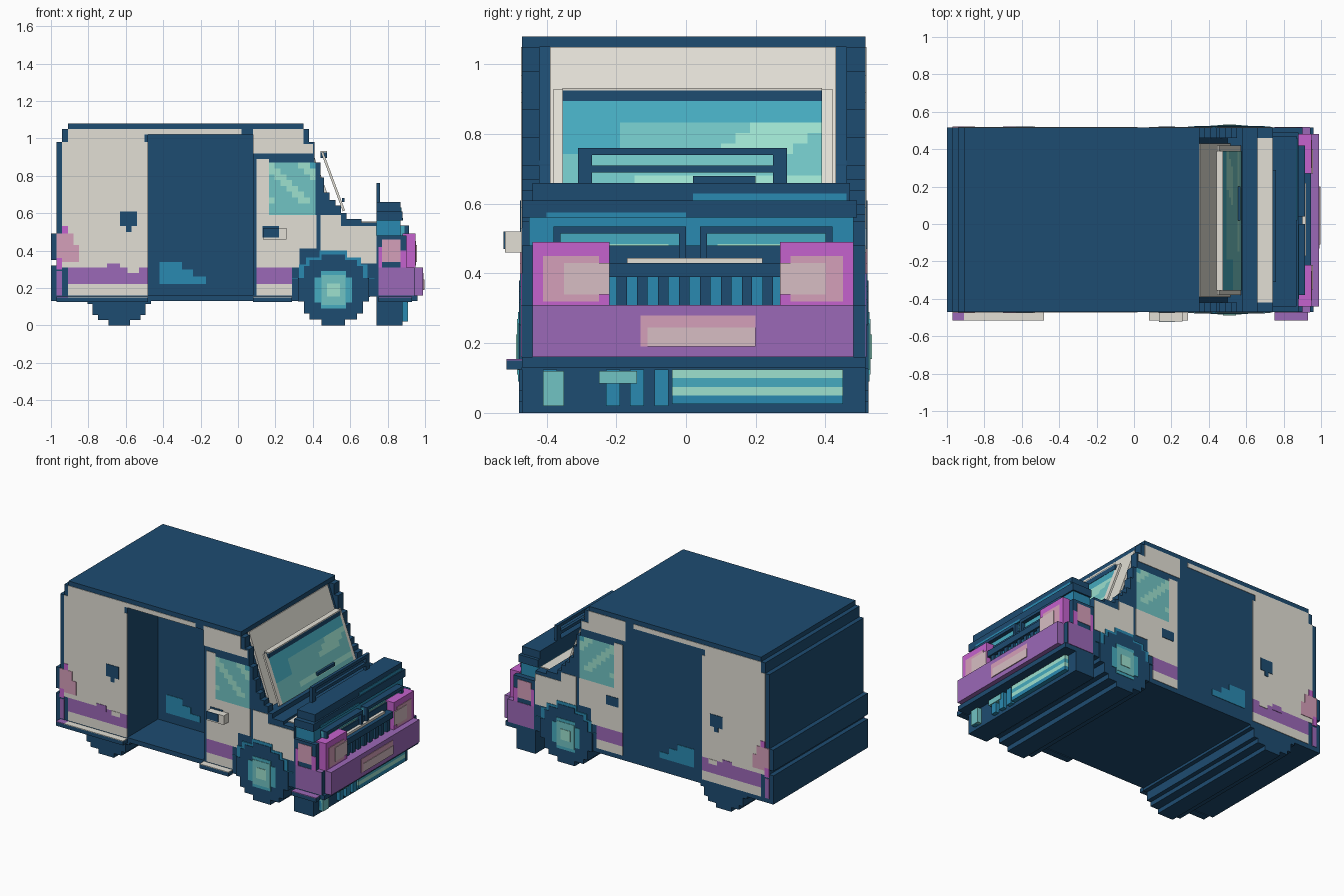
import bpy, bmesh, math
from mathutils import Vector

cube = bpy.data.objects.get("Cube")
if cube:
    bpy.data.objects.remove(cube, do_unlink=True)


def material(name, rgb):
    mat = bpy.data.materials.new(name)
    mat.use_nodes = True
    color = [(c / 255) ** 2.2 for c in rgb] + [1]
    mat.diffuse_color = color
    mat.node_tree.nodes["Principled BSDF"].inputs["Base Color"].default_value = color
    return mat


navy = material("navy", (35, 77, 112))
blue = material("blue", (46, 137, 176))
teal = material("teal", (72, 170, 190))
aqua = material("aqua", (112, 194, 194))
mint = material("mint", (156, 224, 206))
purple = material("purple", (154, 104, 182))
magenta = material("magenta", (196, 98, 204))
pink = material("pink", (212, 158, 184))
blush = material("blush", (214, 188, 194))
white = material("warm white", (225, 222, 212))

RIGHT, LEFT = -.47, .515     # side walls of the body
SKIN = .003                  # thickness of one painted layer


def finish(name, bm, *mats):
    mesh = bpy.data.meshes.new(name)
    bm.to_mesh(mesh)
    bm.free()
    for mat in mats:
        mesh.materials.append(mat)
    obj = bpy.data.objects.new(name, mesh)
    bpy.context.collection.objects.link(obj)
    return obj


def prism(name, outline, y0, y1, mat):
    """Side outline in x and z, extruded across the body."""
    bm = bmesh.new()
    face = bm.faces.new([bm.verts.new((x, y0, z)) for x, z in outline])
    moved = bmesh.ops.extrude_face_region(bm, geom=[face])["geom"]
    bmesh.ops.translate(bm, vec=(0, y1 - y0, 0),
                        verts=[v for v in moved if isinstance(v, bmesh.types.BMVert)])
    bmesh.ops.recalc_face_normals(bm, faces=bm.faces)
    return finish(name, bm, mat)


def box(name, x0, x1, y0, y1, z0, z1, mat):
    return prism(name, [(x0, z0), (x1, z0), (x1, z1), (x0, z1)], y0, y1, mat)


def side_paint(name, x0, x1, z0, z1, mat, layer=1):
    for side, y in (("right", RIGHT - SKIN * layer), ("left", LEFT)):
        box(f"{side}_{name}", x0, x1, y, y + SKIN * layer, z0, z1, mat)


def front_paint(name, x, y0, y1, z0, z1, mat, layer=1):
    box(name, x, x + SKIN * layer, y0, y1, z0, z1, mat)


def pixel_disc(cx, cz, r, low=-9, high=9, rows=12):
    """Outline of a circle drawn in square steps."""
    step, right = 2 * r / rows, []
    for i in range(rows):
        z = -r + i * step
        half = round(math.sqrt(r * r - (z + step / 2) ** 2) / step) * step
        a, b = max(cz + z, low), min(cz + z + step, high)
        if b > a:
            right += [(half, a), (half, b)]
    return [(cx + h, z) for h, z in right] + [(cx - h, z) for h, z in reversed(right)]


def pixel_glass(name, origin, u, v, nu, nv, rule):
    """Sheet of square panes, shaded in steps by a rule."""
    bm = bmesh.new()
    o, u, v = Vector(origin), Vector(u), Vector(v)
    grid = [[bm.verts.new(o + u * i / nu + v * j / nv) for i in range(nu + 1)]
            for j in range(nv + 1)]
    for j in range(nv):
        for i in range(nu):
            f = bm.faces.new((grid[j][i], grid[j][i + 1], grid[j + 1][i + 1], grid[j + 1][i]))
            f.material_index = rule(i, j)
    finish(name, bm, teal, aqua, mint)


# Stepped van body
tail = [(.74, .155), (.29, .13), (-1, .13), (-1, .32), (-.97, .32), (-.97, .35), (-1, .35),
        (-1, .49), (-.97, .49), (-.97, .98), (-.94, .98), (-.94, 1.05), (-.91, 1.05), (-.91, 1.08)]
steps = [(.35, 1.05), (.38, .98), (.41, .87), (.44, .79), (.46, .71), (.49, .67),
         (.52, .64), (.55, .6), (.58, .57), (.66, .55), (.74, .53)]
nose, top = [], 1.08
for x, z in steps:
    nose += [(x, top), (x, z)]
    top = z
body = prism("body", tail + nose, RIGHT, LEFT, navy)

# Open side doorway and windscreen recess
doorway = box("doorway_cutter", -.48, .08, -.6, -.15, .16, 1.02, navy)
recess = prism("windscreen_cutter", [(.34, 1.05), (.5, .6), (.8, .6), (.8, 1.05)], -.42, .46, navy)
for cutter in (doorway, recess):
    cutter.hide_render = True
    mod = body.modifiers.new("cut", "BOOLEAN")
    mod.operation, mod.solver, mod.object = "DIFFERENCE", "EXACT", cutter
    bpy.context.view_layer.objects.active = body
    bpy.ops.object.modifier_apply(modifier=mod.name)
    bpy.data.objects.remove(cutter, do_unlink=True)
for y in (-.15 - SKIN, LEFT):
    for x, z in ((-.3, .34), (-.24, .3), (-.17, .26)):
        box("cargo_panel_patch", -.42, x, y, y + SKIN, z - .04, z, blue)

# Windscreen: sloped surround, framed sheet and panes
prism("windscreen_surround", [(.34, 1.05), (.5, .6), (.515, .6), (.355, 1.05)], -.39, .43, white)
prism("windscreen_sheet", [(.56, .61), (.445, .92), (.455, .93), (.572, .615)], -.38, .42, white)
box("windscreen_top_rail", .44, .475, -.355, .39, .895, .925, navy)
box("windscreen_top_cap", .44, .475, -.355, .39, .925, .932, white)


def screen_rule(i, j):
    if j > 6 or i < 4 and j > 3:
        return 0
    return 2 if abs(i - 9 - j) < 3 and j > 3 or j == 1 and i > 4 else 1


pixel_glass("windscreen_panes", (.575, -.355, .62), (0, .745, 0), (-.102, 0, .275), 18, 9, screen_rule)
box("wiper_pivot", .555, .57, .02, .2, .66, .68, navy)

# Side windows
def side_rule(i, j):
    return 2 if (i + j) % 6 in (1, 2) and j > 1 else int(i + j < 13)


pixel_glass("right_window", (.165, RIGHT - SKIN, .59), (.25, 0, 0), (0, 0, .28), 8, 9, side_rule)
pixel_glass("left_window", (.415, LEFT + SKIN, .59), (-.25, 0, 0), (0, 0, .28), 8, 9,
            lambda i, j: side_rule(7 - i, j))

# Painted side panels
side_paint("rear_panel", -.94, -.48, .31, .98, white)
side_paint("rear_panel_top", -.91, -.5, .98, 1.05, white)
side_paint("door_rail", -.5, .02, 1.02, 1.05, white)
side_paint("rear_band", -.91, -.48, .22, .31, purple)
side_paint("rear_sill", -.91, -.48, .16, .22, white)
side_paint("band_notch", -.7, -.63, .29, .33, purple, 2)
side_paint("band_gap", -.59, -.53, .28, .31, white, 2)
side_paint("filler_cap", -.63, -.54, .53, .61, navy, 2)
side_paint("filler_tab", -.6, -.57, .5, .53, navy, 2)
side_paint("tail_light", -.97, -.88, .36, .49, pink, 2)
side_paint("tail_light_tip", -.94, -.85, .34, .43, pink, 2)
side_paint("tail_light_edge", -.97, -.94, .3, .36, magenta, 2)
side_paint("tail_light_corner", -.94, -.91, .49, .53, magenta, 2)
side_paint("tail_band_end", -.97, -.94, .16, .29, purple)
side_paint("cab_header", .08, .35, .92, 1.05, white)
side_paint("cab_header_tip", .35, .4, .92, .97, white)
side_paint("door_pillar", .1, .165, .31, .89, white)
side_paint("door_panel", .165, .42, .41, .59, white)
side_paint("door_lower", .165, .33, .31, .41, white)
side_paint("cab_band", .1, .29, .22, .31, purple)
side_paint("cab_sill", .1, .29, .16, .22, white)
side_paint("wing", .44, .74, .33, .53, white)
side_paint("wing_top", .44, .55, .53, .59, white)
side_paint("door_handle", .13, .22, .47, .53, navy, 2)
box("handle_block", .135, .26, -.52, RIGHT, .46, .52, white)
box("handle_face", .135, .22, -.524, -.52, .47, .52, navy)
box("bonnet_top", .66, .74, -.42, .46, .55, .556, white)

# Sill ledges
for x0, x1, mat in ((-.91, -.48, white), (.08, .29, white), (-.97, -.91, purple), (.75, .93, purple)):
    box("sill_ledge", x0, x1, -.515, RIGHT, .125, .15, navy)
    box("sill_ledge_top", x0, x1, -.515, RIGHT, .15, .154, mat)

# Wheels run the full width of the body
def wheel_layer(name, x, z, r, layer, mat, **clip):
    prism(name, pixel_disc(x, z, r, **clip), RIGHT - SKIN * layer, LEFT + SKIN * layer, mat)


wheel_layer("rear_wheel", -.635, .17, .17, 0, navy, high=.13)
wheel_layer("front_fender", .51, .18, .22, 2, blue, low=.25)
wheel_layer("front_wheel", .51, .19, .19, 3, navy)
wheel_layer("front_rim", .51, .19, .1, 4, teal, rows=6)
wheel_layer("front_hub", .51, .19, .08, 5, aqua, rows=5)
wheel_layer("front_hub_centre", .51, .19, .035, 6, mint, rows=2)

# Nose block, bumper and lower valance
box("nose_block", .74, .9, RIGHT, LEFT, .13, .48, navy)
box("bumper", .75, .94, RIGHT - SKIN, LEFT + SKIN, .16, .31, purple)
box("bumper_face", .94, .99, -.44, .48, .16, .31, purple)
front_paint("bumper_corner_right", .94, RIGHT, -.44, .16, .31, navy)
front_paint("bumper_corner_left", .94, .48, LEFT, .16, .31, navy)
front_paint("bumper_plate", .99, -.13, .2, .19, .28, pink)
front_paint("bumper_plate_centre", .99, -.11, .2, .19, .245, blush, 2)
box("bumper_step", .74, .96, RIGHT, LEFT, .13, .16, navy)
box("valance", .74, .88, RIGHT, LEFT, 0, .13, navy)
for y in (-.41, -.23, -.16, -.09):
    box("valance_slot", .88, .905, y, y + .04, .02, .125, blue)
box("valance_lamp", .88, .91, -.41, -.35, .02, .12, aqua)
box("valance_badge", .88, .91, -.25, -.14, .085, .12, aqua)
for z, mat in ((.03, blue), (.055, mint), (.08, teal), (.105, mint)):
    box("valance_strip", .88, .91, -.04, .45, z - .005, z + .02, mat)

# Headlights
for y0, y1, edge, inner in ((-.44, -.22, -.41, -.35), (.27, .48, .45, .27)):
    box("headlight_housing", .88, .95, y0, y1, .31, .49, magenta)
    front_paint("headlight_lens", .95, min(y0, edge) + .03, max(y1, edge) - .03, .32, .45, pink)
    front_paint("headlight_bulb", .95, inner, inner + .13, .34, .43, blush, 2)
side_paint("headlight_side", .77, .87, .34, .46, pink)
side_paint("headlight_side_edge", .75, .77, .31, .42, magenta)
side_paint("headlight_side_rear", .87, .9, .31, .4, magenta)

# Grille
box("grille_back", .88, .92, -.22, .27, .31, .39, blue)
box("grille_bar", .88, .945, -.22, .27, .39, .43, navy)
for i in range(8):
    box("grille_slat", .92, .935, -.2 + i * .06, -.17 + i * .06, .31, .39, navy)
box("grille_lip", .88, .92, -.17, .22, .43, .445, white)

# Stacked bonnet front: shelf, framed vents and upper slabs
box("bonnet_shelf", .74, .87, -.45, .48, .48, .56, blue)
box("bonnet_slab", .74, .88, RIGHT, .49, .56, .61, navy)
box("bonnet_cap", .74, .87, -.44, .47, .61, .66, navy)
front_paint("cap_strip_left", .87, .02, .46, .61, .63, blue)
front_paint("slab_strip_right", .88, -.4, 0, .56, .575, blue)
for y in (-.38, .04):
    end = y + .38
    box("vent_panel", .87, .89, y, end, .44, .53, teal)
    front_paint("vent_glint", .89, y + .05, end - .05, .46, .485, mint)
    box("vent_top", .87, .915, y, end, .515, .535, navy)
    for post in (y, end - .02):
        box("vent_post", .87, .915, post, post + .02, .44, .515, navy)

# Rail standing above the bonnet
for z in (.69, .74):
    box("bonnet_rail", .74, .76, -.31, .29, z, z + .02, navy)
for y in (-.31, .25):
    box("bonnet_rail_post", .74, .76, y, y + .04, .65, .76, navy)
